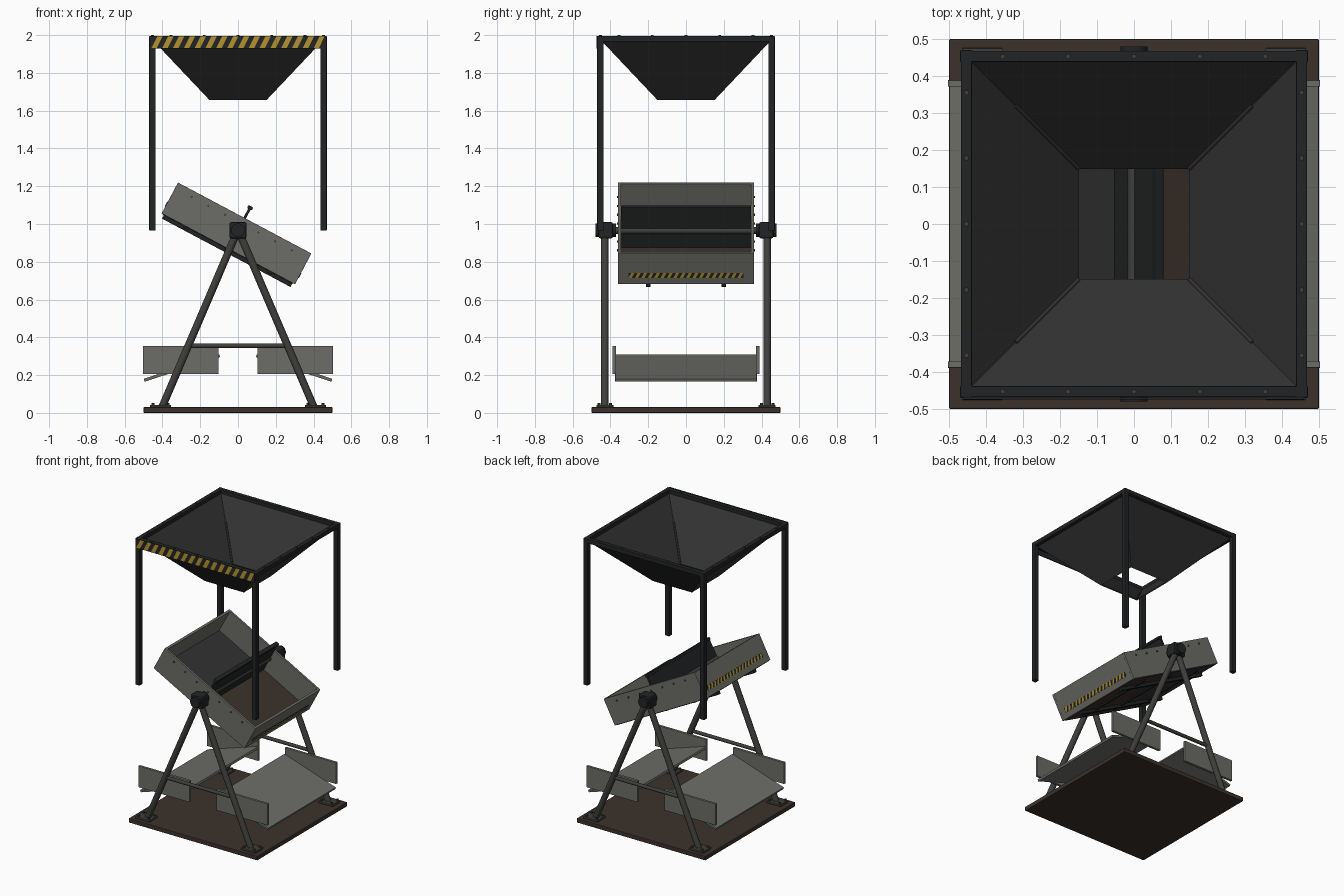
import bpy, bmesh, math
from mathutils import Matrix, Vector

if "Cube" in bpy.data.objects:
    bpy.data.objects.remove(bpy.data.objects["Cube"])

def mat(name, c):
    m = bpy.data.materials.new(name)
    m.diffuse_color = (*c, 1)
    m.use_nodes = True
    m.node_tree.nodes["Principled BSDF"].inputs["Base Color"].default_value = m.diffuse_color
    return m

BLACK = mat("black_paint", (0.016, 0.017, 0.018))
STEEL = mat("grey_steel", (0.15, 0.15, 0.135))
TUBE = mat("dark_steel", (0.05, 0.049, 0.045))
HOPPER = mat("hopper_steel", (0.032, 0.032, 0.032))
RUST = mat("brown_steel", (0.045, 0.031, 0.024))
YELLOW = mat("hazard_yellow", (0.45, 0.29, 0.03))
SIGNS = [(sx, sy) for sx in (-1, 1) for sy in (-1, 1)]
I = Matrix.Identity(4)

def finish(name, bm, m, M=I, bevel=0, smooth=False):
    bmesh.ops.recalc_face_normals(bm, faces=bm.faces)
    me = bpy.data.meshes.new(name)
    bm.to_mesh(me)
    bm.free()
    me.materials.append(m)
    o = bpy.data.objects.new(name, me)
    bpy.context.collection.objects.link(o)
    o.matrix_world = M
    if smooth:
        for p in me.polygons:
            p.use_smooth = len(p.vertices) == 4
    if bevel:
        b = o.modifiers.new("bevel", 'BEVEL')
        b.width, b.segments = bevel, 2
    return o

def boxes(name, items, m, M=I, bevel=0.002):
    """items: (centre, size[, tilt about y])"""
    bm = bmesh.new()
    for it in items:
        R = Matrix.Rotation(it[2], 4, 'Y') if len(it) > 2 else I
        bmesh.ops.create_cube(bm, size=1, matrix=Matrix.Translation(it[0]) @ R @ Matrix.Diagonal((*it[1], 1)))
    return finish(name, bm, m, M, bevel)

def tubes(name, items, r, m, M=I, seg=20):
    """items: (start, end) pairs"""
    bm = bmesh.new()
    for a, b in items:
        a, b = Vector(a), Vector(b)
        q = (b - a).to_track_quat('Z', 'Y').to_matrix().to_4x4()
        bmesh.ops.create_cone(bm, cap_ends=True, segments=seg, radius1=r, radius2=r,
                              depth=(b - a).length, matrix=Matrix.Translation((a + b) / 2) @ q)
    return finish(name, bm, m, M, smooth=seg > 8)

def stripes(name, frame, half, h, n, M=I):
    """n slanted yellow stripes; frame(a, b) maps strip coordinates to 3D"""
    bm = bmesh.new()
    step = 2 * half / n
    for i in range(n):
        a = -half + i * step
        bm.faces.new([bm.verts.new(frame(min(max(x, -half), half), z)) for x, z in
                      ((a, -h), (a + step / 2, -h), (a + step / 2 + h, h), (a + h, h))])
    return finish(name, bm, YELLOW, M)

# Base plate and anchored feet
boxes("base_plate", [((0, 0, 0.015), (1, 1, 0.03))], RUST, bevel=0.004)
boxes("foot_plates", [((0.41 * sx, 0.43 * sy, 0.036), (0.11, 0.09, 0.014)) for sx, sy in SIGNS], TUBE)
tubes("foot_bolts", [((0.41 * sx + 0.04 * i, 0.43 * sy + 0.03 * j, 0.04), (0.41 * sx + 0.04 * i, 0.43 * sy + 0.03 * j, 0.053))
                     for sx, sy in SIGNS for i, j in SIGNS], 0.008, TUBE, seg=6)

# A-frame legs, braces, pivot bearings and shaft
tubes("a_frame_legs", [((0.40 * sx, 0.43 * sy, 0.035), (0.0, 0.43 * sy, 0.97)) for sx, sy in SIGNS], 0.02, TUBE)
tubes("leg_braces", [((-0.26, y, 0.355), (0.26, y, 0.355)) for y in (-0.43, 0.43)], 0.012, TUBE)
boxes("bearing_blocks", [((0, 0.425 * s, 0.967), (0.09, 0.075, 0.085)) for s in (-1, 1)], BLACK, bevel=0.008)
tubes("bearing_caps", [((0, 0.37 * s, 0.967), (0, 0.48 * s, 0.967)) for s in (-1, 1)], 0.036, BLACK)
tubes("pivot_shaft", [((0, -0.475, 0.965), (0, 0.475, 0.965))], 0.018, TUBE)

# Tilting double bucket, in its own rotated frame
T = Matrix.Translation((0, 0, 0.965)) @ Matrix.Rotation(math.radians(28), 4, 'Y')
boxes("bucket_side_walls", [((0, 0.352 * s, -0.017), (0.80, 0.016, 0.185)) for s in (-1, 1)], STEEL, T)
boxes("bucket_end_walls", [((0.392 * s, 0, -0.017), (0.016, 0.69, 0.185)) for s in (-1, 1)], STEEL, T)
boxes("bucket_floor_high", [((-0.195, 0, -0.106), (0.39, 0.70, 0.014))], HOPPER, T)
boxes("bucket_floor_low", [((0.195, 0, -0.106), (0.39, 0.70, 0.014))], RUST, T)
boxes("bucket_ribs", [((0, 0.2 * s, -0.122), (0.77, 0.025, 0.022)) for s in (-1, 1)]
      + [((u, 0, -0.117), (0.03, 0.6, 0.012)) for u in (-0.25, 0, 0.25)], BLACK, T)
boxes("bucket_divider", [((0, 0, 0.02), (0.014, 0.688, 0.24))], BLACK, T)
boxes("divider_cap", [((0, 0, 0.137), (0.028, 0.69, 0.018))], BLACK, T, bevel=0.004)
tubes("bucket_bolts", [((-0.30 + 0.1 * i, 0.358 * s, 0.042), (-0.30 + 0.1 * i, 0.366 * s, 0.042))
                       for i in range(7) for s in (-1, 1)], 0.006, TUBE, T, seg=8)
for s, side in ((-1, "high"), (1, "low")):
    boxes(f"hazard_strip_{side}", [((0.401 * s, 0, -0.055), (0.003, 0.61, 0.03))], BLACK, T, bevel=0)
    stripes(f"hazard_stripes_{side}", lambda a, b, s=s: (0.4035 * s, a * s, -0.055 + b), 0.305, 0.015, 18, T)

# Discharge chutes on both sides
tilt = math.atan2(0.13, 0.40)
boxes("chute_side_panels", [((0.303 * sx, 0.38 * sy, 0.28), (0.40, 0.018, 0.15)) for sx, sy in SIGNS], STEEL)
boxes("chute_floors", [((0.297 * s, 0, 0.238), (0.42, 0.75, 0.016), tilt * s) for s in (-1, 1)], STEEL)

# Hopper frame: posts, top rails and rail bolts
boxes("frame_posts", [((0.453 * sx, 0.453 * sy, 1.48), (0.034, 0.034, 1.03)) for sx, sy in SIGNS], BLACK, bevel=0.004)
boxes("top_rails", [((0, 0.453 * s, 1.98), (0.90, 0.03, 0.03)) for s in (-1, 1)]
      + [((0.453 * s, 0, 1.98), (0.03, 0.90, 0.03)) for s in (-1, 1)], BLACK, bevel=0.003)
spots = [(a, 0.453 * s) for a in (-0.355, -0.178, 0, 0.178, 0.355) for s in (-1, 1)]
spots += [(y, x) for x, y in spots]
tubes("rail_bolts", [((x, y, 1.99), (x, y, 2.0)) for x, y in spots], 0.007, TUBE, seg=8)

# Hopper funnel with corner weld beads
bm = bmesh.new()
loops = []
for r, z in ((0.15, 1.66), (0.448, 1.975)):
    loops.append([bm.verts.new((r * x, r * y, z)) for x, y in ((-1, -1), (1, -1), (1, 1), (-1, 1))])
for i in range(4):
    j = (i + 1) % 4
    bm.faces.new((loops[0][i], loops[0][j], loops[1][j], loops[1][i]))
funnel = finish("hopper_funnel", bm, HOPPER)
sol = funnel.modifiers.new("solidify", 'SOLIDIFY')
sol.thickness, sol.offset = 0.008, 0
tubes("funnel_welds", [((0.15 * sx, 0.15 * sy, 1.667), (0.32 * sx, 0.32 * sy, 1.847)) for sx, sy in SIGNS],
      0.006, HOPPER, seg=10)

# Hazard panel across the hopper front
boxes("front_hazard_panel", [((0, -0.4715, 1.963), (0.92, 0.005, 0.066))], BLACK, bevel=0)
stripes("front_hazard_stripes", lambda a, b: (a, -0.475, 1.963 + b), 0.458, 0.031, 16)
